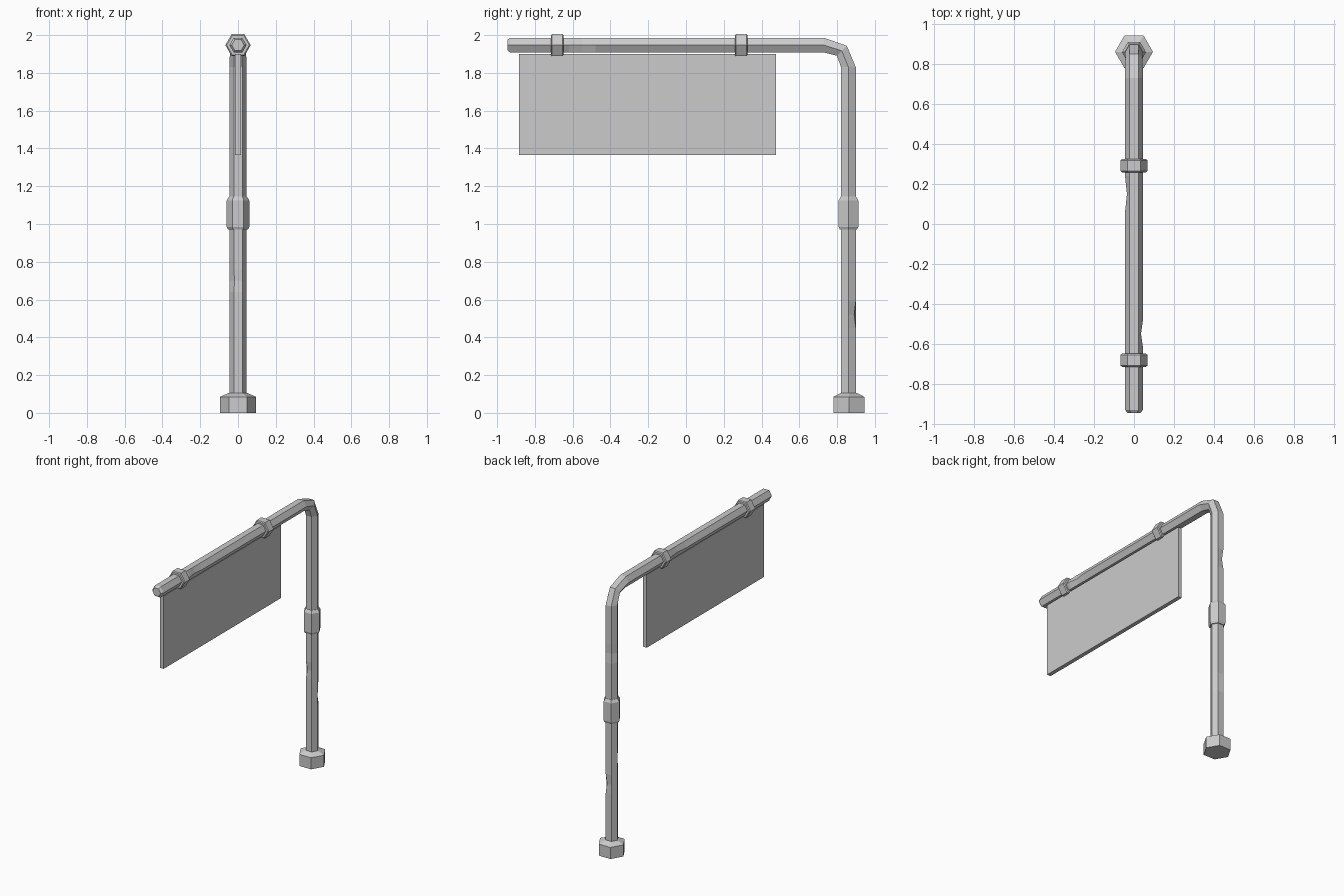
import bpy
import bmesh
import math
from mathutils import Vector

cube = bpy.data.objects.get("Cube")
if cube:
    bpy.data.objects.remove(cube)

grey = bpy.data.materials.new("plain grey")
grey.use_nodes = True
colour = (0.6, 0.6, 0.6, 1)
grey.diffuse_color = colour
grey.node_tree.nodes["Principled BSDF"].inputs["Base Color"].default_value = colour

POLE_Y, ARM_Z, TUBE = 0.86, 1.947, 0.045


def finish(name, bm):
    bmesh.ops.recalc_face_normals(bm, faces=bm.faces)
    mesh = bpy.data.meshes.new(name)
    bm.to_mesh(mesh)
    bm.free()
    mesh.materials.append(grey)
    obj = bpy.data.objects.new(name, mesh)
    bpy.context.collection.objects.link(obj)
    return obj


def hex_sweep(name, stations):
    """Six-sided tube; a station is y, z, tilt, radius and an optional dented corner."""
    bm = bmesh.new()
    rings = []
    for y, z, tilt, radius, dent in stations:
        t = math.radians(tilt)
        out = Vector((0, math.cos(t), math.sin(t)))
        ring = []
        for k in range(6):
            a = k * math.pi / 3
            r = radius * (0.78 if k == dent else 1)
            offset = Vector((math.cos(a), 0, 0)) + out * math.sin(a)
            ring.append(bm.verts.new(Vector((0, y, z)) + offset * r))
        rings.append(ring)
    for low, high in zip(rings, rings[1:]):
        for k in range(6):
            n = (k + 1) % 6
            bm.faces.new((low[k], low[n], high[n], high[k]))
    bm.faces.new(rings[0])
    bm.faces.new(rings[-1])
    return finish(name, bm)


def upright(z, radius=TUBE, dent=None):
    return (POLE_Y, z, 0, radius, dent)


def level(y, radius=TUBE, dent=None):
    return (y, ARM_Z, 90, radius, dent)


def dented(station, centre, reach, corner):
    return [station(centre - reach), station(centre, dent=corner), station(centre + reach)]


# Bent pole and arm, with a few small dents along the edges
path = [upright(0.05)]
path += dented(upright, 0.52, 0.07, 1)
path += dented(upright, 0.7, 0.06, 4)
path += dented(upright, 1.48, 0.07, 2)
path += [upright(1.83), (0.825, 1.917, 45, 0.043, None), level(0.73)]
path += dented(level, 0.15, -0.09, 3)
path += dented(level, -0.55, -0.07, 0)
path += [level(-0.93), level(-0.945, 0.033)]
hex_sweep("pole_and_arm", path)

# Foot and middle sleeve
hex_sweep("foot", [(POLE_Y + 0.002, z, 0, r, None)
                   for z, r in ((0, 0.095), (0.085, 0.095), (0.105, 0.05))])
hex_sweep("pole_sleeve", [upright(z, r) for z, r in
                          ((0.97, 0.052), (0.985, 0.06), (1.125, 0.06), (1.145, 0.047))])

# Clamps around the arm
for name, y in (("front_clamp", -0.682), ("rear_clamp", 0.292)):
    hex_sweep(name, [level(y + d, r) for d, r in
                     ((-0.033, 0.06), (-0.027, 0.067), (0.027, 0.067), (0.033, 0.06))])

# Hanging board
bm = bmesh.new()
bmesh.ops.create_cube(bm, size=1)
bmesh.ops.scale(bm, vec=(0.03, 1.36, 0.535), verts=bm.verts)
bmesh.ops.translate(bm, vec=(0, -0.203, 1.632), verts=bm.verts)
finish("hanging_board", bm)
